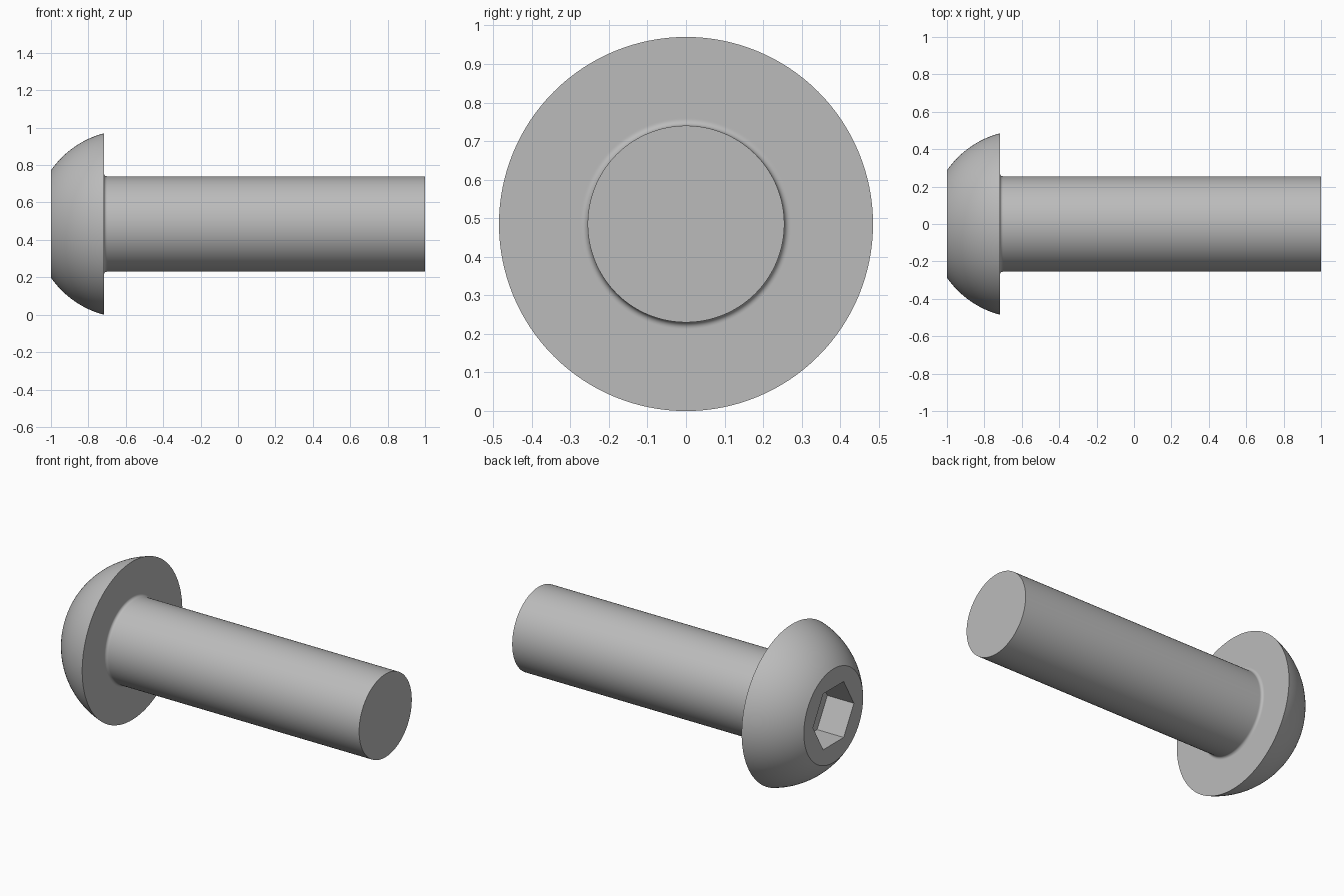
import bpy, bmesh
from math import sin, cos, pi, atan2, hypot

cube = bpy.data.objects.get("Cube")
if cube:
    bpy.data.objects.remove(cube)

HEAD_R, FLAT_R, SHANK_R = 0.485, 0.287, 0.255
FACE_X, SEAT_X, END_X = -1.0, -0.717, 1.0
FILLET = 0.016
HEX_R, HEX_DEPTH = 0.198, 0.18
SEGMENTS = 128

steel = bpy.data.materials.new("steel grey")
steel.use_nodes = True
GREY = (0.5, 0.5, 0.5, 1)
steel.diffuse_color = GREY
steel.node_tree.nodes["Principled BSDF"].inputs["Base Color"].default_value = GREY


def ring(bm, x, radius, count):
    """Circle of vertices around the bolt axis, first vertex towards +y."""
    return [bm.verts.new((x, radius * cos(2 * pi * i / count),
                          HEAD_R + radius * sin(2 * pi * i / count)))
            for i in range(count)]


def wall(bm, a, b):
    """Quads joining two rings of equal size."""
    n = len(a)
    for i in range(n):
        j = (i + 1) % n
        bm.faces.new((a[i], a[j], b[j], b[i]))


# Domed head: arc centred on the axis, from the flat face to the rim
depth = SEAT_X - FACE_X
centre = (FACE_X + SEAT_X) / 2 + (HEAD_R**2 - FLAT_R**2) / (2 * depth)
radius = hypot(FACE_X - centre, FLAT_R)
a0 = atan2(FLAT_R, FACE_X - centre)
a1 = atan2(HEAD_R, SEAT_X - centre)
profile = []
for i in range(17):
    a = a0 + (a1 - a0) * i / 16
    profile.append((centre + radius * cos(a), radius * sin(a)))

# Underside, fillet and shank
profile.append((SEAT_X, SHANK_R + FILLET + 0.003))
for i in range(7):
    a = pi / 2 * i / 6
    profile.append((SEAT_X + FILLET * (1 - cos(a)),
                    SHANK_R + FILLET * (1 - sin(a))))
profile += [(SEAT_X + FILLET + 0.004, SHANK_R), (END_X, SHANK_R)]

bm = bmesh.new()
rings = [ring(bm, x, r, SEGMENTS) for x, r in profile]
for a, b in zip(rings, rings[1:]):
    wall(bm, a, b)
bm.faces.new(rings[-1])

# Hexagonal socket sunk into the flat face
mouth = ring(bm, FACE_X, HEX_R, 6)
floor = ring(bm, FACE_X + HEX_DEPTH, HEX_R, 6)
wall(bm, mouth, floor)
bm.faces.new(floor)
border = [bm.edges.get((loop[i - 1], loop[i]))
          for loop in (rings[0], mouth) for i in range(len(loop))]
bmesh.ops.triangle_fill(bm, edges=border, use_beauty=True, normal=(-1, 0, 0))
bmesh.ops.recalc_face_normals(bm, faces=bm.faces[:])

mesh = bpy.data.meshes.new("socket_bolt")
bm.to_mesh(mesh)
bm.free()
mesh.materials.append(steel)
bolt = bpy.data.objects.new("socket_bolt", mesh)
bpy.context.collection.objects.link(bolt)

# Smooth round surfaces, crisp rims
bpy.ops.object.select_all(action="DESELECT")
bolt.select_set(True)
bpy.context.view_layer.objects.active = bolt
bpy.ops.object.shade_smooth_by_angle(angle=pi / 6)
